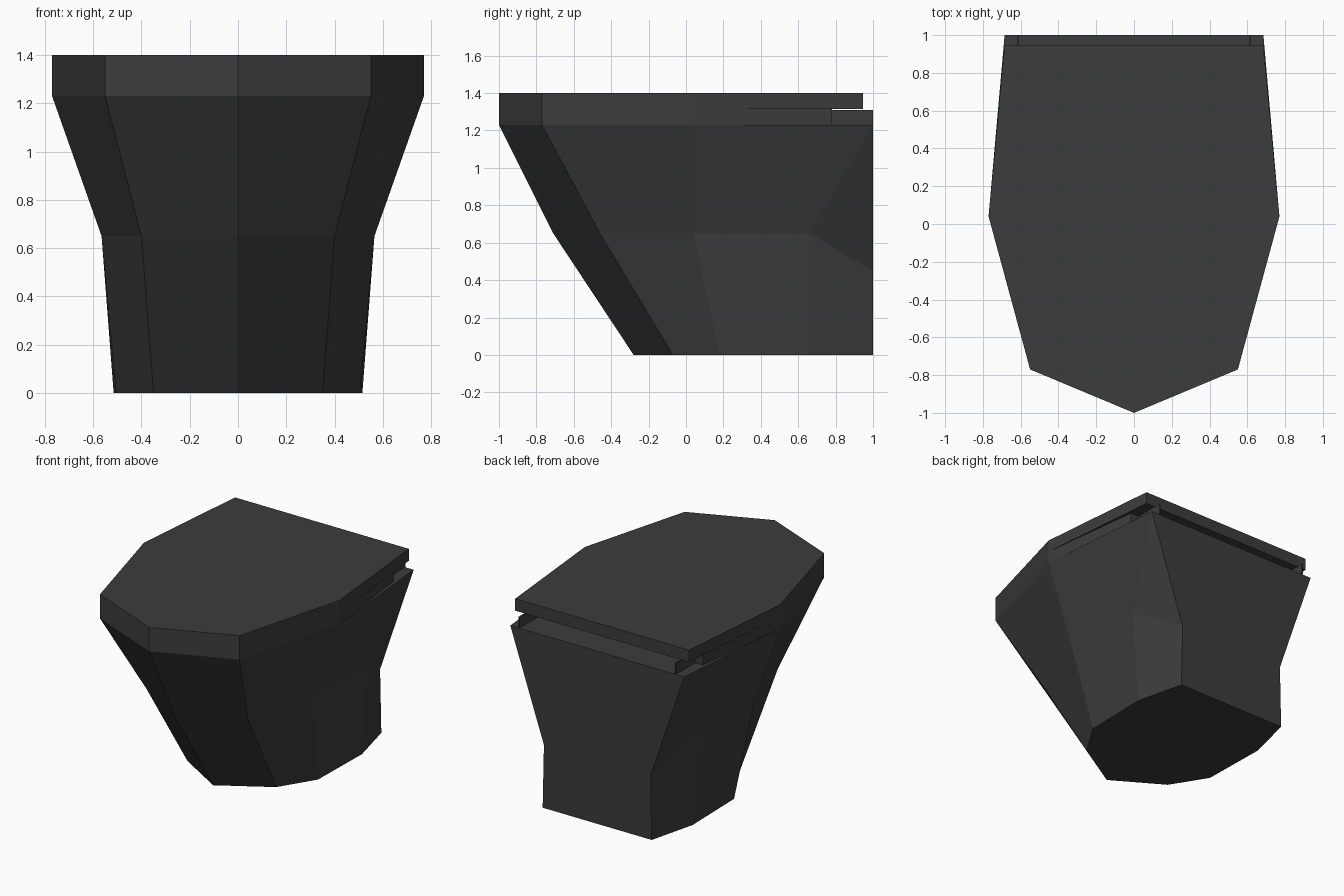
import bpy
import bmesh

cube = bpy.data.objects.get("Cube")
if cube:
    bpy.data.objects.remove(cube, do_unlink=True)

charcoal = bpy.data.materials.new("charcoal")
charcoal.use_nodes = True
COLOUR = (0.045, 0.045, 0.045, 1)
charcoal.diffuse_color = COLOUR
charcoal.node_tree.nodes["Principled BSDF"].inputs["Base Color"].default_value = COLOUR


def finish(bm, name):
    bmesh.ops.remove_doubles(bm, verts=bm.verts, dist=0.0001)
    bmesh.ops.recalc_face_normals(bm, faces=bm.faces)
    mesh = bpy.data.meshes.new(name)
    bm.to_mesh(mesh)
    bm.free()
    mesh.materials.append(charcoal)
    obj = bpy.data.objects.new(name, mesh)
    bpy.context.collection.objects.link(obj)
    return obj


def mirrored(half):
    """Close a half outline running from the front point to the back corner."""
    return half + [(-x, y) for x, y in reversed(half) if x > 0]


def slab(name, outline, bottom, top):
    bm = bmesh.new()
    face = bm.faces.new([bm.verts.new((x, y, bottom)) for x, y in outline])
    moved = bmesh.ops.extrude_face_region(bm, geom=[face])["geom"]
    verts = [v for v in moved if isinstance(v, bmesh.types.BMVert)]
    bmesh.ops.translate(bm, verts=verts, vec=(0, 0, top - bottom))
    return finish(bm, name)


RIM, LID_BOTTOM, LID_TOP = 1.23, 1.315, 1.4
HINGE_Y = 0.78

# Bowl and pedestal: rings of half-outline points joined into facets
foot = [(0, -0.28, 0), (0.35, -0.07, 0), (0.505, 0.18, 0), (0.515, 0.66, 0), (0.43, 1, 0)]
waist = [(0, -0.71, 0.65), (0.4, -0.46, 0.65), (0.565, 0.04, 0.65),
         (0.565, 0.66, 0.65), (0.42, 1, 0.45)]
rim = [(0, -1, RIM), (0.55, -0.77, RIM), (0.77, 0.04, RIM), (0.685, 1, RIM)]

bm = bmesh.new()
for side in (1, -1):
    low, mid, high = [[bm.verts.new((side * x, y, z)) for x, y, z in ring]
                      for ring in (foot, waist, rim)]
    for i in range(4):
        bm.faces.new((low[i], low[i + 1], mid[i + 1], mid[i]))
    for i in range(3):
        bm.faces.new((mid[i], mid[i + 1], high[i + 1], high[i]))
    bm.faces.new((mid[3], mid[4], high[3]))
bmesh.ops.remove_doubles(bm, verts=bm.verts, dist=0.0001)
bmesh.ops.holes_fill(bm, edges=[e for e in bm.edges if e.is_boundary], sides=0)
# The three open loops: foot, rim and back share corners, so close them explicitly
bmesh.ops.delete(bm, geom=[f for f in bm.faces if len(f.verts) > 4], context='FACES_ONLY')
for ring in (foot, rim):
    outline = mirrored([(x, y) for x, y, z in ring])
    bm.faces.new([bm.verts.new((x, y, ring[0][2])) for x, y in outline])
back = [foot[4], waist[4], rim[3]]
back += [(-x, y, z) for x, y, z in reversed(back)]
bm.faces.new([bm.verts.new(p) for p in back])
finish(bm, "bowl")

# Seat ring, slightly narrower than the lid towards the back
front = [(0, -1), (0.55, -0.77), (0.77, 0.04)]
slab("seat", mirrored(front + [(0.68, HINGE_Y)]), RIM, LID_BOTTOM)

# Lid, stopping short of the back edge
slab("lid", mirrored(front + [(0.685, 0.945)]), LID_BOTTOM, LID_TOP)

# Thin hinge plates at both sides of the rear gap
for side, name in ((1, "left_hinge_plate"), (-1, "right_hinge_plate")):
    inner, outer = side * 0.612, side * 0.62
    slab(name, [(inner, HINGE_Y), (outer, HINGE_Y), (outer, 1), (inner, 1)], RIM, LID_BOTTOM - 0.005)
